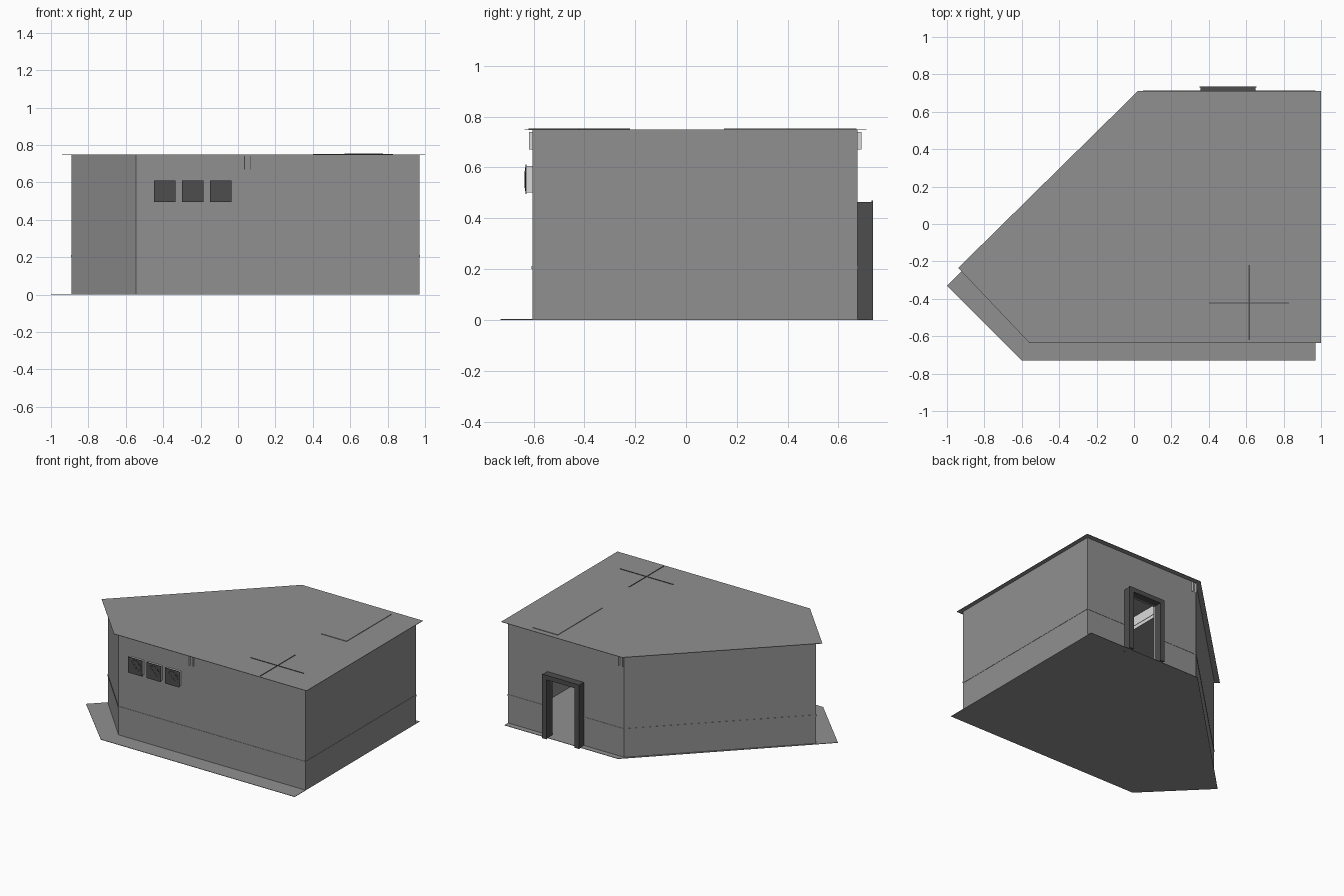
import bpy, bmesh, math
from mathutils import Vector

cube = bpy.data.objects.get("Cube")
if cube:
    bpy.data.objects.remove(cube)


def material(name, value):
    m = bpy.data.materials.new(name)
    m.use_nodes = True
    colour = (value, value, value, 1)
    m.diffuse_color = colour
    m.node_tree.nodes["Principled BSDF"].inputs["Base Color"].default_value = colour
    return m


GREY = material("concrete grey", 0.28)
DARK = material("dark metal", 0.075)
LIGHT = material("light steel", 0.7)


def finish(name, bm, mat):
    bmesh.ops.recalc_face_normals(bm, faces=bm.faces)
    mesh = bpy.data.meshes.new(name)
    bm.to_mesh(mesh)
    bm.free()
    mesh.materials.append(mat)
    ob = bpy.data.objects.new(name, mesh)
    bpy.context.collection.objects.link(ob)
    return ob


def prism(name, outline, z0, z1, mat):
    """Extrude a plan outline upwards."""
    bm = bmesh.new()
    face = bm.faces.new([bm.verts.new((x, y, z0)) for x, y in outline])
    top = bmesh.ops.extrude_face_region(bm, geom=[face])["geom"]
    verts = [v for v in top if isinstance(v, bmesh.types.BMVert)]
    bmesh.ops.translate(bm, verts=verts, vec=(0, 0, z1 - z0))
    return finish(name, bm, mat)


def box(name, x0, x1, y0, y1, z0, z1, mat):
    return prism(name, [(x0, y0), (x1, y0), (x1, y1), (x0, y1)], z0, z1, mat)


def disc(name, x, y, z, radius, depth, sides, mat):
    """Short cylinder with its axis along y."""
    bm = bmesh.new()
    bmesh.ops.create_cone(bm, cap_ends=True, segments=sides, radius1=radius,
                          radius2=radius, depth=depth)
    ob = finish(name, bm, mat)
    ob.location = (x, y, z)
    ob.rotation_euler.x = math.pi / 2
    return ob


def offset(path, d):
    """Push an open clockwise path outwards by d, with mitred corners."""
    pts = [Vector(p) for p in path]
    dirs = [(b - a).normalized() for a, b in zip(pts, pts[1:])]
    normals = [Vector((-t.y, t.x)) for t in dirs]
    before, after = [normals[0]] + normals, normals + [normals[-1]]
    return [p + (m + n) * d / (1 + m.dot(n))
            for p, m, n in zip(pts, before, after)]


def strip(name, outer, inner, z0, z1, mat):
    """Wall-like strip following the walls from one door jamb to the other."""
    outline = offset(WALL_PATH, outer) + offset(WALL_PATH, inner)[::-1]
    return prism(name, outline, z0, z1, mat)


DOOR_L, DOOR_R, DOOR_TOP = 0.62, 0.385, 0.44
BACK = 0.675
WALL_PATH = [(DOOR_L, BACK), (0.97, BACK), (0.97, -0.605), (-0.545, -0.605),
             (-0.89, -0.235), (0.03, BACK), (DOOR_R, BACK)]

# Floor slab and overhanging roof sheet
prism("floor", [(0.97, 0.715), (0.97, -0.73), (-0.6, -0.73), (-1.0, -0.33),
                (0.05, 0.715)], 0, 0.003, GREY)
prism("roof", [(1.0, 0.71), (1.0, -0.635), (-0.56, -0.635), (-0.94, -0.235),
               (0.02, 0.71)], 0.747, 0.75, GREY)

# Walls, with the piece over the doorway
strip("walls", 0, -0.015, 0.003, 0.747, GREY)
box("door_header", DOOR_R, DOOR_L, BACK - 0.015, BACK, DOOR_TOP, 0.747, GREY)

# Slim raised band around the walls
strip("wall_band", 0.002, 0, 0.2, 0.213, GREY)

# Door frame: two posts, lintel and a thin outer lip
for side, x0, x1 in (("right", 0.355, DOOR_R), ("left", DOOR_L, 0.65)):
    box("door_post_" + side, x0, x1, BACK - 0.015, 0.732, 0, 0.465, DARK)
    box("door_lip_" + side, x0 - 0.004, x1 + 0.004, 0.729, 0.735, 0, 0.465, DARK)
box("door_lintel", DOOR_R, DOOR_L, BACK - 0.015, 0.732, DOOR_TOP, 0.465, DARK)
box("door_lintel_lip", 0.351, 0.654, 0.729, 0.735, 0.436, 0.469, DARK)

# Roof beam of two plates, with both ends poking out under the eaves
for i, x in enumerate((0.035, 0.065)):
    box(f"roof_beam_plate_{i + 1}", x - 0.002, x + 0.002, -0.617, 0.69,
        0.67, 0.74, LIGHT)

# Row of three wall fans
for i in range(3):
    x, z = -0.392 + 0.15 * i, 0.553
    n = f"_{i + 1}"
    box("fan_housing" + n, x - 0.054, x + 0.054, -0.63, -0.6, z - 0.052, z + 0.052, LIGHT)
    box("fan_plate" + n, x - 0.058, x + 0.058, -0.631, -0.628, z - 0.058, z + 0.058, DARK)
    disc("fan_ring" + n, x, -0.632, z, 0.046, 0.003, 24, DARK)
    disc("fan_hub" + n, x, -0.634, z, 0.012, 0.004, 12, DARK)
    for k in range(4):
        blade = box(f"fan_blade{n}_{k + 1}", 0.01, 0.042, -0.001, 0.001,
                    -0.006, 0.006, DARK)
        blade.location = (x, -0.634, z)
        blade.rotation_euler.y = k * math.pi / 2 + math.pi / 4

# Roof hatch and crossed roof ribs
box("roof_hatch", 0.57, 0.775, 0.15, 0.67, 0.75, 0.754, GREY)
box("roof_rib_across", 0.4, 0.83, -0.425, -0.419, 0.75, 0.753, DARK)
box("roof_rib_along", 0.613, 0.619, -0.62, -0.22, 0.75, 0.753, DARK)
